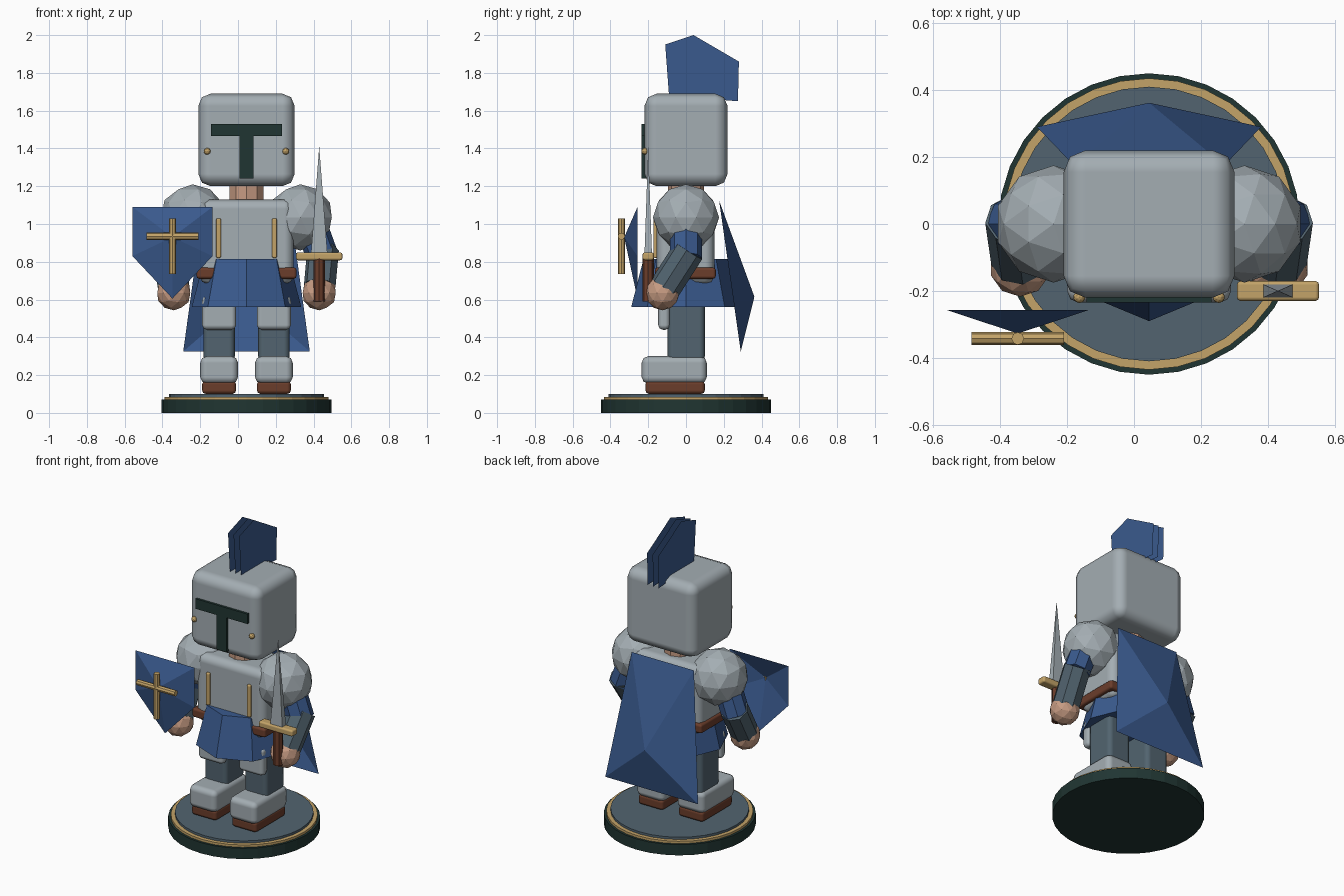
import bpy, bmesh, math
from mathutils import Vector

if "Cube" in bpy.data.objects:
    bpy.data.objects.remove(bpy.data.objects["Cube"])

CX = 0.045  # body centre line


def mat(name, r, g, b):
    m = bpy.data.materials.new(name)
    m.diffuse_color = (r, g, b, 1)
    m.use_nodes = True
    m.node_tree.nodes["Principled BSDF"].inputs["Base Color"].default_value = m.diffuse_color
    return m


steel = mat("steel", .37, .42, .45)
blue = mat("blue cloth", .042, .102, .27)
slate = mat("slate", .084, .127, .16)
gold = mat("gold", .55, .37, .14)
dark = mat("dark green", .0145, .036, .032)
brown = mat("brown leather", .147, .047, .024)
skin = mat("skin", .57, .33, .225)


def finish(name, bm, material, smooth=None):
    me = bpy.data.meshes.new(name)
    bm.to_mesh(me)
    bm.free()
    me.materials.append(material)
    ob = bpy.data.objects.new(name, me)
    bpy.context.collection.objects.link(ob)
    if smooth:
        bpy.ops.object.select_all(action='DESELECT')
        ob.select_set(True)
        bpy.context.view_layer.objects.active = ob
        bpy.ops.object.shade_smooth_by_angle(angle=math.radians(smooth))
    return ob


def box(name, material, x, y, z, bevel=0.0):
    """Box from (min, max) ranges, with softened edges."""
    bm = bmesh.new()
    bmesh.ops.create_cube(bm, size=1)
    for v in bm.verts:
        v.co = [(a + b) / 2 + c * (b - a) for (a, b), c in zip((x, y, z), v.co)]
    ob = finish(name, bm, material, 60 if bevel else None)
    if bevel:
        m = ob.modifiers.new("soft edges", 'BEVEL')
        m.width, m.segments, m.harden_normals = bevel, 2, True
    return ob


def rod(name, material, a, b, r1, r2=None, sides=8, turn=0.0, squash=1.0, smooth=None):
    """Tapered prism from point a to point b."""
    a, b = Vector(a), Vector(b)
    bm = bmesh.new()
    bmesh.ops.create_cone(bm, cap_ends=True, segments=sides, radius1=r1,
                          radius2=r1 if r2 is None else r2, depth=(b - a).length)
    q = (b - a).to_track_quat('Z', 'Y').to_matrix()
    c, s = math.cos(turn), math.sin(turn)
    for v in bm.verts:
        p = Vector((v.co.x * c - v.co.y * s, (v.co.x * s + v.co.y * c) * squash, v.co.z))
        v.co = q @ p + (a + b) / 2
    return finish(name, bm, material, smooth)


def ball(name, material, centre, r, sub=2):
    bm = bmesh.new()
    bmesh.ops.create_icosphere(bm, subdivisions=sub, radius=r)
    bmesh.ops.translate(bm, verts=bm.verts, vec=centre)
    return finish(name, bm, material)


def sheet(name, material, rim, apex=None):
    """Flat sheet, or a folded open sheet whose rim fans out from a raised apex."""
    bm = bmesh.new()
    vs = [bm.verts.new(p) for p in rim]
    if apex:
        top = bm.verts.new(apex)
        for i, v in enumerate(vs):
            bm.faces.new((v, vs[(i + 1) % len(vs)], top))
    else:
        bm.faces.new(vs)
    return finish(name, bm, material)


# Round stand
for name, m, r, z0, z1 in (("stand_base", dark, .45, 0, .07),
                           ("stand_ring", gold, .435, .07, .085),
                           ("stand_top", slate, .41, .07, .10)):
    rod(name, m, (CX, 0, z0), (CX, 0, z1), r, sides=32)

# Legs, boots and arms on both sides
for s, side in ((-1, "left"), (1, "right")):
    def span(half, off=.145):
        return CX + s * off - half, CX + s * off + half

    box(side + "_sole", brown, span(.09), (-.215, .10), (.10, .17), .02)
    box(side + "_boot", steel, span(.1), (-.235, .11), (.155, .30), .035)
    box(side + "_leg", slate, span(.083), (-.097, .10), (.27, .72), .03)
    box(side + "_thigh_plate", steel, span(.09), (-.147, -.085), (.44, .62), .025)

    def at(x, y, z):
        return CX + s * x, y, z

    ball(side + "_shoulder", steel, at(.285, 0, 1.035), .175)
    rod(side + "_upper_arm", blue, at(.34, 0, 1.0), at(.405, 0, .82), .085)
    rod(side + "_forearm", slate, at(.405, .015, .86), at(.387, -.11, .665), .085)
    ball(side + "_hand", skin, at(.385, -.125, .635), .092)

    # Chest trim and helmet rivets
    box(side + "_chest_trim", gold, span(.013, .148), (-.172, -.14), (.82, 1.03), .008)
    ball(side + "_rivet", gold, at(.208, -.218, 1.385), .018)

# Torso, belt, skirt and neck
box("torso", steel, (CX - .25, CX + .25), (-.155, .15), (.68, 1.13), .05)
box("belt", brown, (CX - .265, CX + .265), (-.165, .158), (.71, .77), .015)
rod("skirt", blue, (CX, 0, .56), (CX, 0, .815), .29, .225)
rod("neck", skin, (CX, 0, 1.08), (CX, 0, 1.24), .095, sides=10)

# Helmet with a T-shaped visor
box("helmet", steel, (CX - .255, CX + .255), (-.22, .22), (1.20, 1.69), .065)
box("visor_bar", dark, (CX - .187, CX + .187), (-.235, -.2), (1.465, 1.53))
box("visor_slot", dark, (CX - .036, CX + .036), (-.235, -.2), (1.24, 1.47))

# Plume made of three thin sheets
for i in (-1, 0, 1):
    x = CX + i * .04
    sheet("plume_sheet", blue, [(x, -.11, 1.95), (x, .04, 2.0), (x, .28, 1.86),
                                (x, .275, 1.65), (x, -.09, 1.68)])

# Cape: four folds meeting at a raised point
sheet("cape", blue, [(CX - .225, .175, 1.125), (CX + .225, .175, 1.125),
                     (CX + .335, .29, .325), (CX - .335, .29, .325)],
      (CX, .362, .615))

# Shield with a cross
SX = -.347
sheet("shield", blue, [(SX - .212, -.257, 1.09), (SX - .212, -.257, .83), (SX, -.257, .605),
                       (SX + .212, -.257, .83), (SX + .212, -.257, 1.09)],
      (SX, -.327, .93))
rod("cross_upright", gold, (SX, -.342, .735), (SX, -.342, 1.03), .019)
rod("cross_bar", gold, (SX - .138, -.342, .935), (SX + .138, -.342, .935), .019)

# Sword
WX, WY = .43, -.2
rod("sword_grip", brown, (WX, WY, .59), (WX, WY, .82), .03)
box("sword_guard", gold, (WX - .123, WX + .123), (WY - .03, WY + .03), (.808, .85), .012)
rod("sword_blade", steel, (WX, WY, .84), (WX, WY, 1.41), .062, 0, sides=4,
    turn=math.pi / 4, squash=.45)
